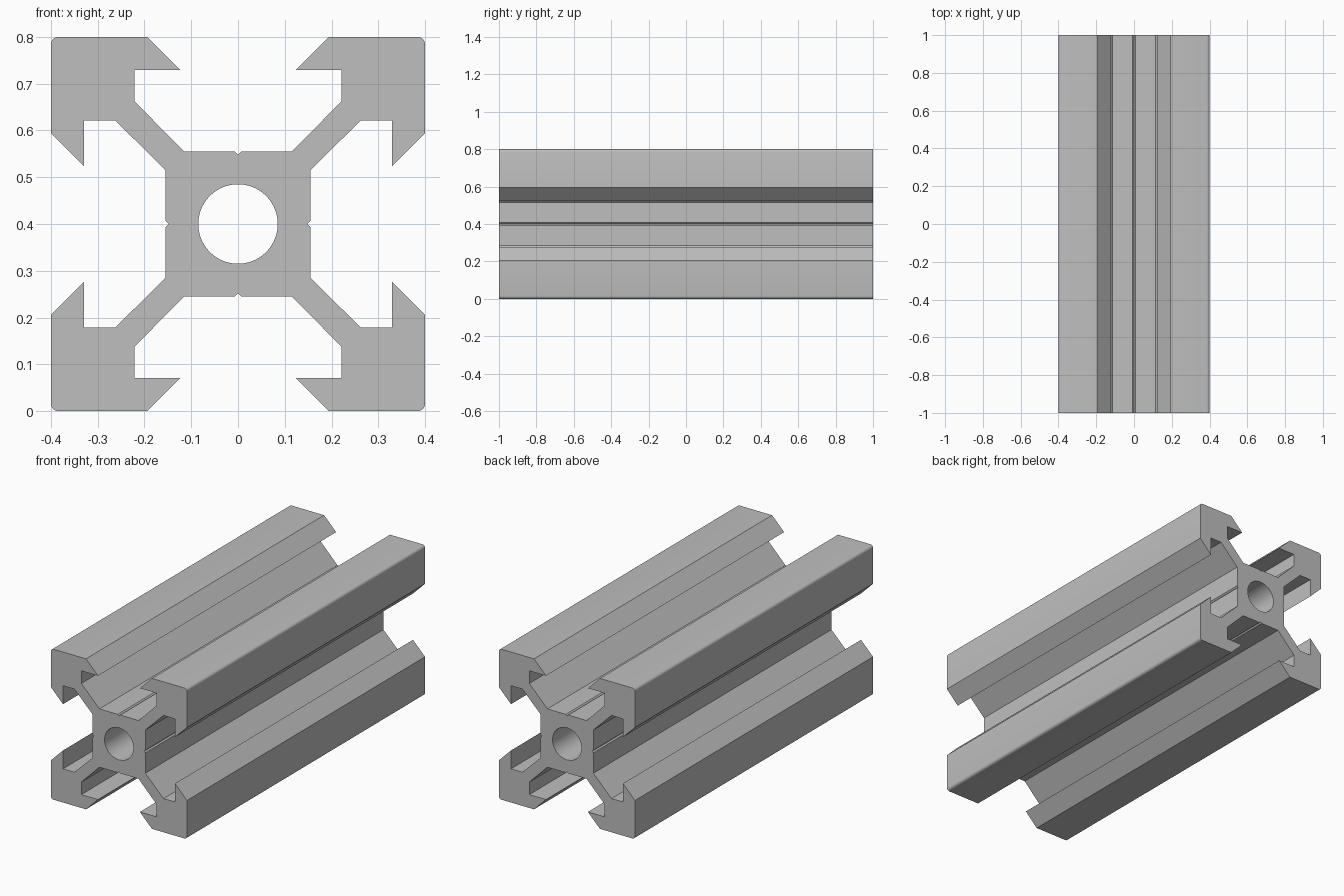
import bpy
import bmesh
import math

cube = bpy.data.objects.get("Cube")
if cube:
    bpy.data.objects.remove(cube, do_unlink=True)

HALF_LENGTH = 1.0
CENTRE_Z = 0.4
BORE_RADIUS = 0.085
BORE_SIDES = 64
CORNER_RADIUS = 0.015


def section_outline():
    # One eighth of the section: groove, core, web, slot, lip, rounded corner
    eighth = [(0, 0.148), (0.007, 0.155), (0.115, 0.155), (0.221, 0.262),
              (0.221, 0.329), (0.123, 0.329), (0.194, 0.4)]
    c = 0.4 - CORNER_RADIUS
    for deg in (90, 67.5, 45):
        a = math.radians(deg)
        eighth.append((c + CORNER_RADIUS * math.cos(a), c + CORNER_RADIUS * math.sin(a)))
    # Mirror over the diagonal, then turn the quarter round four times
    quarter = eighth + [(v, u) for u, v in reversed(eighth[1:-1])]
    outline = []
    for _ in range(4):
        outline += quarter
        quarter = [(v, -u) for u, v in quarter]
    return outline


def bore_outline():
    steps = [2 * math.pi * i / BORE_SIDES for i in range(BORE_SIDES)]
    return [(BORE_RADIUS * math.cos(a), BORE_RADIUS * math.sin(a)) for a in steps]


def add_loop(bm, points, y):
    verts = [bm.verts.new((u, y, v + CENTRE_Z)) for u, v in points]
    edges = [bm.edges.new((a, b)) for a, b in zip(verts, verts[1:] + verts[:1])]
    return verts, edges


bm = bmesh.new()
loops = []
# End caps, each filled between the outline and the bore
for y in (-HALF_LENGTH, HALF_LENGTH):
    outer, outer_edges = add_loop(bm, section_outline(), y)
    bore, bore_edges = add_loop(bm, bore_outline(), y)
    bmesh.ops.triangle_fill(bm, use_beauty=True, edges=outer_edges + bore_edges,
                            normal=(0, 1, 0))
    loops.append((outer, bore))

# Long walls outside and inside the bore
for front, back in zip(*loops):
    n = len(front)
    for i in range(n):
        j = (i + 1) % n
        bm.faces.new((front[i], front[j], back[j], back[i]))
bmesh.ops.recalc_face_normals(bm, faces=bm.faces[:])

mesh = bpy.data.meshes.new("slotted_rail")
bm.to_mesh(mesh)
bm.free()
rail = bpy.data.objects.new("slotted_rail", mesh)
bpy.context.collection.objects.link(rail)

# Plain aluminium grey
grey = bpy.data.materials.new("aluminium_grey")
grey.use_nodes = True
colour = (0.52, 0.52, 0.52, 1)
grey.diffuse_color = colour
grey.node_tree.nodes["Principled BSDF"].inputs["Base Color"].default_value = colour
mesh.materials.append(grey)

# Smooth bore and corners, crisp edges elsewhere
bpy.ops.object.select_all(action="DESELECT")
rail.select_set(True)
bpy.context.view_layer.objects.active = rail
bpy.ops.object.shade_smooth_by_angle(angle=math.radians(30))
